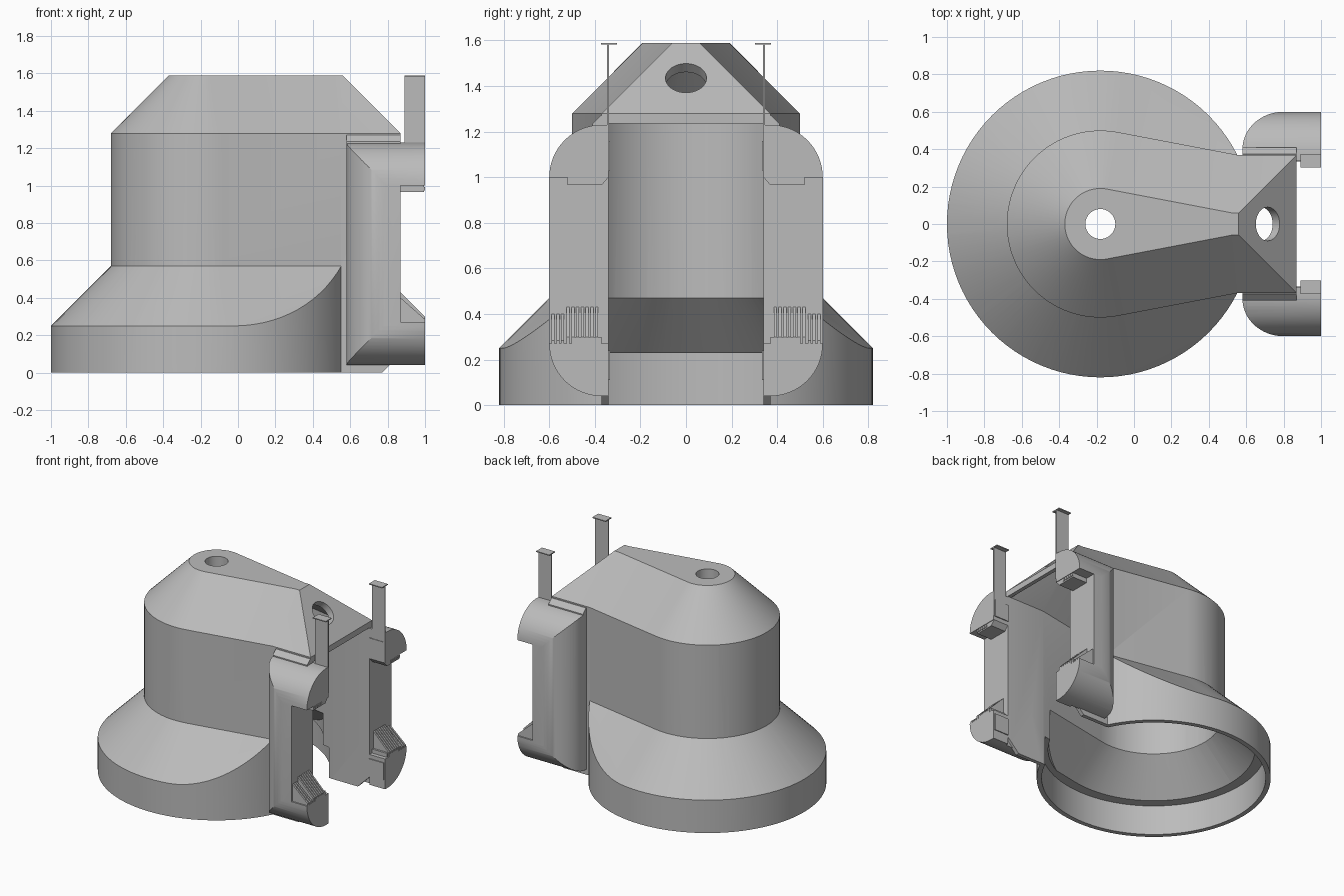
import bpy, bmesh
from math import sin, cos, pi, radians
from mathutils import Matrix

if "Cube" in bpy.data.objects:
    bpy.data.objects.remove(bpy.data.objects["Cube"], do_unlink=True)

grey = bpy.data.materials.new("plain_grey")
grey.use_nodes = True
colour = (0.5, 0.5, 0.5, 1)
grey.diffuse_color = colour
grey.node_tree.nodes["Principled BSDF"].inputs["Base Color"].default_value = colour

CX = -0.18            # axis of the round end
TILT = radians(10.8)  # angle of the tapering side walls


def add_object(name, bm):
    bmesh.ops.recalc_face_normals(bm, faces=bm.faces)
    mesh = bpy.data.meshes.new(name)
    bm.to_mesh(mesh)
    bm.free()
    mesh.materials.append(grey)
    ob = bpy.data.objects.new(name, mesh)
    bpy.context.collection.objects.link(ob)
    return ob


def loft(name, rings):
    """Skin a stack of closed rings and cap both ends."""
    bm = bmesh.new()
    loops = [[bm.verts.new(p) for p in ring] for ring in rings]
    n = len(loops[0])
    for low, high in zip(loops, loops[1:]):
        for i in range(n):
            j = (i + 1) % n
            bm.faces.new((low[i], low[j], high[j], high[i]))
    bm.faces.new(loops[0][::-1])
    bm.faces.new(loops[-1])
    return add_object(name, bm)


def extrude(name, outline, axis, a, b):
    """Extrude a 2D outline along x, y or z."""
    place = {"x": lambda u, v, w: (w, u, v),
             "y": lambda u, v, w: (u, w, v),
             "z": lambda u, v, w: (u, v, w)}[axis]
    return loft(name, [[place(u, v, w) for u, v in outline] for w in (a, b)])


def box(name, x, y, z):
    outline = [(x[0], y[0]), (x[1], y[0]), (x[1], y[1]), (x[0], y[1])]
    return extrude(name, outline, "z", *z)


def cylinder(name, r, z0, z1):
    ring = [(CX + r * cos(2 * pi * i / 96), r * sin(2 * pi * i / 96)) for i in range(96)]
    return extrude(name, ring, "z", z0, z1)


def arc(cx, cy, rx, ry, start, end, steps=16):
    angles = [radians(start + (end - start) * i / steps) for i in range(steps + 1)]
    return [(cx + rx * cos(t), cy + ry * sin(t)) for t in angles]


def teardrop(d, z):
    """Round end, tapering sides and square end, grown outward by d."""
    r, half, kink, end = 0.5 + d, 0.37 + d, 0.55 + 0.095 * d, 0.87 + d
    a = 90 - TILT * 180 / pi
    ring = arc(CX, 0, r, r, a, 360 - a, 48)
    ring += [(kink, -half), (end, -half), (end, half), (kink, half)]
    return [(x, y, z) for x, y in ring]


def stack(name, *steps):
    return loft(name, [teardrop(d, z) for d, z in steps])


def combine(target, tool, operation):
    mod = target.modifiers.new("cut", "BOOLEAN")
    mod.operation, mod.object, mod.solver = operation, tool, "EXACT"
    with bpy.context.temp_override(object=target, active_object=target):
        bpy.ops.object.modifier_apply(modifier=mod.name)
    bpy.data.objects.remove(tool, do_unlink=True)


# Outer shell: tapered housing with a round skirt
housing = stack("housing", (0, 0), (0, 1.28), (-0.31, 1.59))
skirt = cylinder("skirt", 0.82, 0, 0.62)
combine(skirt, stack("skirt_slope", (0.62, -0.05), (-0.05, 0.62)), "INTERSECT")
combine(housing, skirt, "UNION")

# Hollow interior, open at the bottom and at the square end
combine(housing, stack("cavity", (-0.03, -0.1), (-0.03, 1.235), (-0.31, 1.515)), "DIFFERENCE")
combine(housing, cylinder("skirt_cavity", 0.785, -0.1, 0.23), "DIFFERENCE")
inner_slope = cylinder("inner_slope", 0.74, 0.2, 0.51)
combine(inner_slope, stack("slope_cavity", (0.26, 0.18), (-0.08, 0.52)), "INTERSECT")
combine(housing, inner_slope, "DIFFERENCE")
combine(housing, box("doorway", (0.4, 1.1), (-0.34, 0.34), (-0.1, 1.235)), "DIFFERENCE")

# Holes in the flat top and in the sloping end, and the bevelled wall feet
combine(housing, cylinder("top_hole", 0.08, 1.4, 1.7), "DIFFERENCE")
bm = bmesh.new()
bmesh.ops.create_cone(bm, cap_ends=True, segments=48, radius1=0.09, radius2=0.09, depth=0.3,
                      matrix=Matrix.Translation((0.715, 0, 1.435)) @ Matrix.Rotation(pi / 4, 4, "Y"))
combine(housing, add_object("end_hole", bm), "DIFFERENCE")
combine(housing, extrude("foot_bevel", [(0.74, -0.03), (0.9, -0.03), (0.9, 0.13)],
                         "y", -0.5, 0.5), "DIFFERENCE")

paired = []

# Rounded side frame: three profiles intersected
plan = [(0.58, 0.36), (0.87, 0.36), (0.87, 0.34), (1, 0.34)] + arc(0.8, 0.4, 0.22, 0.2, 90, 180)
plan.insert(4, (1, 0.6))
side = [(0.34, 0.04)] + arc(0.37, 0.27, 0.23, 0.23, -90, 0)
side += arc(0.37, 1.0, 0.23, 0.23, 0, 90) + [(0.34, 1.23)]
front = [(0.58, 0.04), (1, 0.04), (1, 0.27), (0.87, 0.27),
         (0.87, 1.0), (1, 1.0), (1, 1.23), (0.58, 1.23)]
frame = extrude("side_frame", plan, "z", 0, 1.3)
combine(frame, extrude("frame_side", side, "x", 0.5, 1.1), "INTERSECT")
combine(frame, extrude("frame_front", front, "y", 0.2, 0.7), "INTERSECT")
paired.append(frame)

# Strip along the top of the frame
paired.append(extrude("frame_strip", [(0.365, 1.2), (0.41, 1.2), (0.41, 1.235), (0.375, 1.27),
                                      (0.365, 1.27)], "x", 0.58, 0.87))

# Wedges under the upper arm and over the lower arm
paired.append(extrude("upper_wedge", [(0.34, 1.0), (0.37, 0.965), (0.52, 0.965), (0.52, 1.0)],
                      "x", 0.87, 0.995))
paired.append(box("lower_wedge", (0.87, 0.995), (0.37, 0.5), (0.265, 0.3)))

# Rows of small studs on the wedge fronts
for name, y0, z in (("upper_stud", 0.415, 0.975), ("lower_stud", 0.395, 0.27)):
    for i in range(5):
        y = y0 + 0.022 * i
        paired.append(box(name, (0.99, 1.0), (y, y + 0.016), (z, z + 0.018)))

# Sloping fins on the lower arm
for first, count, drop in ((0.385, 7, 0), (0.535, 3, 0.03)):
    for i in range(count):
        y = first + 0.021 * i
        fin = [(0.86, 0.26), (1, 0.26), (1, 0.30 - drop / 2), (0.87, 0.43 - drop), (0.86, 0.43 - drop)]
        paired.append(extrude("fin", fin, "y", y, y + 0.013))

# Upright post with cap, and its clips
paired.append(box("post", (0.89, 1.0), (0.337, 0.347), (1.03, 1.59)))
paired.append(box("post_cap", (0.89, 1.0), (0.303, 0.373), (1.583, 1.59)))
paired.append(box("upper_clip", (0.87, 0.99), (0.333, 0.35), (1.03, 1.16)))
paired.append(box("lower_clip", (0.87, 0.99), (0.333, 0.35), (0.11, 0.24)))

# Mirror the side parts across the centre plane
for ob in paired:
    mod = ob.modifiers.new("mirror", "MIRROR")
    mod.use_axis = (False, True, False)
    mod.use_mirror_merge = False

# Smooth the curved surfaces, keep the folds sharp
bpy.ops.object.select_all(action="DESELECT")
for ob in [housing] + paired:
    ob.select_set(True)
bpy.context.view_layer.objects.active = housing
bpy.ops.object.shade_smooth_by_angle(angle=radians(30))
